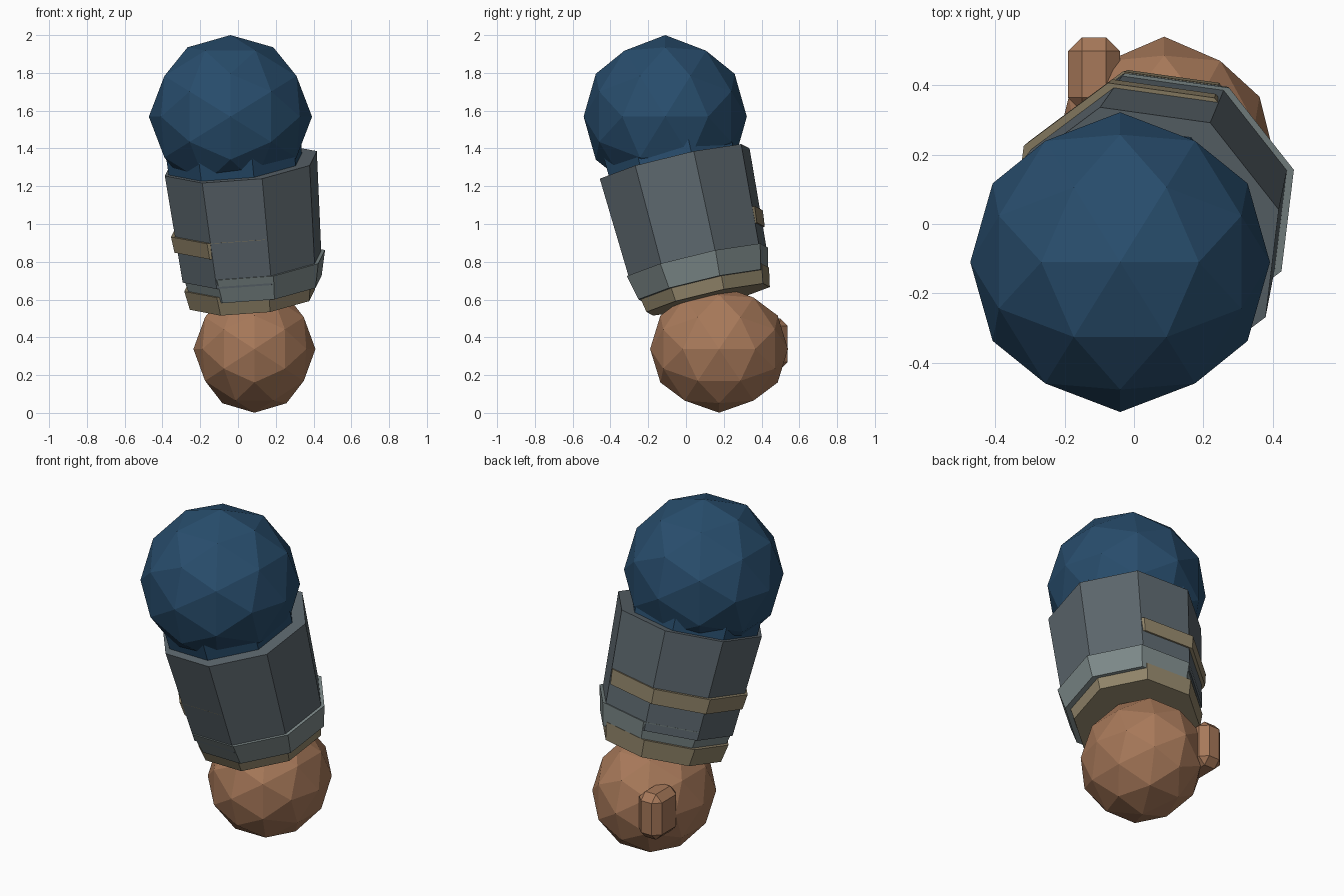
import bpy, bmesh, math
from itertools import product
from mathutils import Vector, Matrix

if "Cube" in bpy.data.objects:
    bpy.data.objects.remove(bpy.data.objects["Cube"])


def material(name, rgb):
    m = bpy.data.materials.new(name)
    m.diffuse_color = (*[(c / 255) ** 2.2 for c in rgb], 1)
    m.use_nodes = True
    m.node_tree.nodes["Principled BSDF"].inputs["Base Color"].default_value = m.diffuse_color
    return m


BLUE = material("blue_cloth", (44, 78, 108))
SLATE = material("slate_metal", (92, 102, 108))
STEEL = material("light_steel", (122, 134, 134))
TAN = material("tan_trim", (142, 130, 104))
SKIN = material("skin", (166, 120, 90))


def finish(name, bm, mat):
    bmesh.ops.recalc_face_normals(bm, faces=bm.faces)
    mesh = bpy.data.meshes.new(name)
    bm.to_mesh(mesh)
    bm.free()
    mesh.materials.append(mat)
    obj = bpy.data.objects.new(name, mesh)
    bpy.context.collection.objects.link(obj)
    return obj


def ball(name, center, radii, mat):
    """80-triangle icosphere with its two-fold axes along x, y and z."""
    p = (1 + 5 ** 0.5) / 2
    pts = set()
    for s, t, u in product((-1, 1), repeat=3):
        for v in ((s * p, t, 0), (s, 0, 0), (s * 0.5, t * p / 2, u / (2 * p))):
            for k in range(3):
                pts.add(v[k:] + v[:k])
    bm = bmesh.new()
    for pt in pts:
        d = Vector(pt).normalized()
        bm.verts.new([c + r * x for c, r, x in zip(center, radii, d)])
    bmesh.ops.convex_hull(bm, input=bm.verts)
    return finish(name, bm, mat)


# The arm leans along one axis; every octagonal section is square to it
LEAN = Vector((-0.105, -0.232, 1))
TILT = Vector((0, 0, 1)).rotation_difference(LEAN)
BASE = Vector((0.015, -0.06, 1.32))


def octagon(name, rings, offset, mat):
    """Solid lofted through (height, radius) octagons along the leaning axis."""
    bm = bmesh.new()
    loops = []
    for z, r in rings:
        c = BASE + LEAN * (z - BASE.z) + Vector((*offset, 0))
        angles = [math.radians(15 + 45 * k) for k in range(8)]
        loops.append([bm.verts.new(c + TILT @ Vector((r * math.cos(a), r * math.sin(a), 0)))
                      for a in angles])
    for a, b in zip(loops, loops[1:]):
        for k in range(8):
            bm.faces.new((a[k], a[(k + 1) % 8], b[(k + 1) % 8], b[k]))
    bm.faces.new(loops[0])
    bm.faces.new(loops[-1])
    return finish(name, bm, mat)


# Shoulder and hand
ball("shoulder", (-0.04, -0.11, 1.568), (0.432, 0.432, 0.432), BLUE)
ball("hand", (0.087, 0.175, 0.338), (0.323, 0.365, 0.337), SKIN)

# Upper arm, sleeve, cuff and trims
octagon("upper_arm", [(1.1, 0.36), (1.42, 0.372)], (-0.03, 0), BLUE)
octagon("sleeve", [(0.75, 0.384), (1.32, 0.42)], (0, 0), SLATE)
octagon("cuff", [(0.67, 0.363), (0.80, 0.396)], (0.012, 0), STEEL)
octagon("sleeve_band", [(0.91, 0.396), (0.995, 0.406)], (-0.015, 0.008), TAN)
octagon("cuff_lip", [(0.60, 0.346), (0.70, 0.366)], (-0.014, 0.01), TAN)

# Thumb: chamfered block on the back of the hand
bm = bmesh.new()
bmesh.ops.create_cube(bm, size=1, matrix=Matrix.Translation((-0.115, 0.431, 0.365))
                      @ Matrix.Diagonal((0.15, 0.214, 0.27, 1)))
bmesh.ops.bevel(bm, geom=bm.edges[:], offset=0.04, segments=1, affect='EDGES')
finish("thumb", bm, SKIN)
